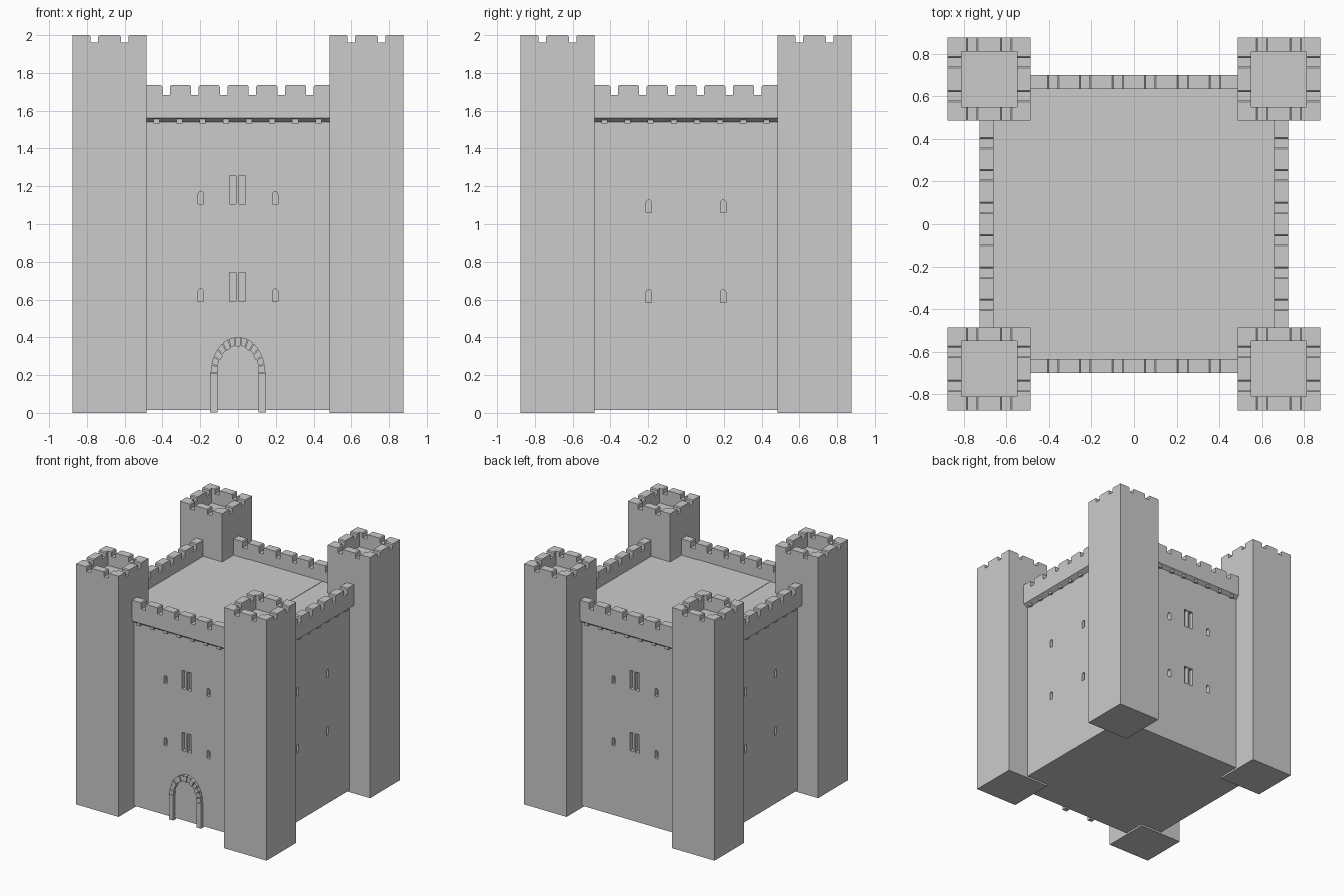
import bpy, bmesh
from math import pi, cos, sin
from mathutils import Matrix, Vector

if "Cube" in bpy.data.objects:
    bpy.data.objects.remove(bpy.data.objects["Cube"])


def prism(bm, pts, d0, d1, side=0, origin=(0, 0, 0)):
    """Extrude a (u, z) outline from distance d0 out to d1 on one of four sides (0 = front)."""
    m = Matrix.Translation(origin) @ Matrix.Rotation(side * pi / 2, 4, 'Z')
    inner = [bm.verts.new(m @ Vector((u, -d0, z))) for u, z in pts]
    outer = [bm.verts.new(m @ Vector((u, -d1, z))) for u, z in pts]
    bm.faces.new(inner[::-1])
    bm.faces.new(outer)
    n = len(pts)
    for i in range(n):
        bm.faces.new((inner[i], inner[(i + 1) % n], outer[(i + 1) % n], outer[i]))


def rect(u0, u1, z0, z1):
    return [(u0, z0), (u1, z0), (u1, z1), (u0, z1)]


def box(bm, x, y, z):
    prism(bm, rect(x[0], x[1], z[0], z[1]), -y[1], -y[0])


def crenel(half, z0, z1, gaps, width, depth):
    """Wall outline with slightly chamfered notches cut in the top."""
    c = 0.007
    pts = [(-half, z0), (half, z0), (half, z1)]
    for g in sorted(gaps, reverse=True):
        a, b = g + width / 2, g - width / 2
        pts += [(a + c, z1), (a, z1 - c), (a, z1 - depth), (b, z1 - depth), (b, z1 - c), (b - c, z1)]
    return pts + [(-half, z1)]


def arched(u, w, z0, z1):
    """Narrow slit outline with a round head."""
    r = w / 2
    return [(u - r, z0), (u + r, z0)] + [
        (u + r * cos(a * pi / 6), z1 - r + r * sin(a * pi / 6)) for a in range(7)]


def finish(bm, name):
    bmesh.ops.recalc_face_normals(bm, faces=bm.faces)
    me = bpy.data.meshes.new(name)
    bm.to_mesh(me)
    bm.free()
    ob = bpy.data.objects.new(name, me)
    bpy.context.collection.objects.link(ob)
    return ob


# Keep body
bm = bmesh.new()
box(bm, (-0.685, 0.685), (-0.67, 0.67), (0.015, 1.60))
keep = finish(bm, "keep_body")

# Window recesses: paired lights and slits front and back, slits only on the sides
bm = bmesh.new()
for side in (0, 2):
    for z in (0.59, 1.105):
        for u in (-0.028, 0.022):
            prism(bm, rect(u - 0.018, u + 0.018, z, z + 0.153), 0.635, 0.72, side)
        for u in (-0.197, 0.197):
            prism(bm, arched(u, 0.028, z, z + 0.067), 0.635, 0.72, side)
for side in (1, 3):
    for z in (0.585, 1.06):
        for u in (-0.197, 0.197):
            prism(bm, arched(u, 0.028, z, z + 0.068), 0.65, 0.75, side)
cutter = finish(bm, "window_cutter")
cutter.hide_render = True
cutter.hide_set(True)
mod = keep.modifiers.new("windows", 'BOOLEAN')
mod.object = cutter
mod.solver = 'EXACT'

# Roof centre panel
bm = bmesh.new()
box(bm, (-0.337, 0.333), (-0.64, 0.64), (1.58, 1.603))
finish(bm, "roof_panel")

# Parapets with overhanging corbel course
gaps = [-0.38 + 0.152 * i for i in range(6)]
for side, label in enumerate(("front", "right", "back", "left")):
    d0, d1, wall = (0.66, 0.725, 0.685) if side % 2 else (0.633, 0.70, 0.67)
    bm = bmesh.new()
    prism(bm, crenel(0.49, 1.565, 1.735, gaps, 0.04, 0.052), d0, d1, side)
    finish(bm, label + "_parapet")
    bm = bmesh.new()
    # sloped underside: wedge seen along the wall
    m = Matrix.Rotation(side * pi / 2, 4, 'Z')
    ends = [[bm.verts.new(m @ Vector((u, -d, z))) for d, z in
             ((wall - 0.01, 1.57), (wall - 0.01, 1.54), (wall, 1.54), (d1, 1.562), (d1, 1.57))]
            for u in (-0.49, 0.49)]
    bm.faces.new(ends[0])
    bm.faces.new(ends[1][::-1])
    for i in range(5):
        j = (i + 1) % 5
        bm.faces.new((ends[0][i], ends[0][j], ends[1][j], ends[1][i]))
    for i in range(8):
        u = -0.432 + 0.1225 * i
        prism(bm, rect(u - 0.016, u + 0.016, 1.532, 1.566), wall - 0.01, wall + 0.02, side)
    finish(bm, label + "_corbel")

# Corner towers with hollow crenellated tops
for sx in (-1, 1):
    for sy in (-1, 1):
        cx, cy = sx * 0.68, sy * 0.68
        bm = bmesh.new()
        box(bm, (cx - 0.195, cx + 0.195), (cy - 0.195, cy + 0.195), (0, 1.88))
        for side in range(4):
            half = 0.13 if side % 2 else 0.195
            prism(bm, crenel(half, 1.88, 2.0, (-0.08, 0.08), 0.04, 0.04), 0.13, 0.195, side, (cx, cy, 0))
        finish(bm, "tower_%s_%s" % ("left" if sx < 0 else "right", "front" if sy < 0 else "back"))

# Doorway: two jambs and an arch of separate stones
bm = bmesh.new()
for u in (-0.128, 0.128):
    prism(bm, rect(u - 0.02, u + 0.02, 0.003, 0.21), 0.66, 0.697)
finish(bm, "door_jambs")
bm = bmesh.new()
count = 13
for i in range(count):
    a0, a1 = (pi * (i + t) / count for t in (0.06, 0.94))
    k = 0.0 if i % 2 else 0.005
    ri, ro = (0.112 - k, 0.145 - k), (0.145, 0.19)
    prism(bm, [(ri[0] * cos(a0), 0.212 + ri[1] * sin(a0)), (ro[0] * cos(a0), 0.212 + ro[1] * sin(a0)),
               (ro[0] * cos(a1), 0.212 + ro[1] * sin(a1)), (ri[0] * cos(a1), 0.212 + ri[1] * sin(a1))],
          0.66, 0.693 + k)
finish(bm, "door_arch")
